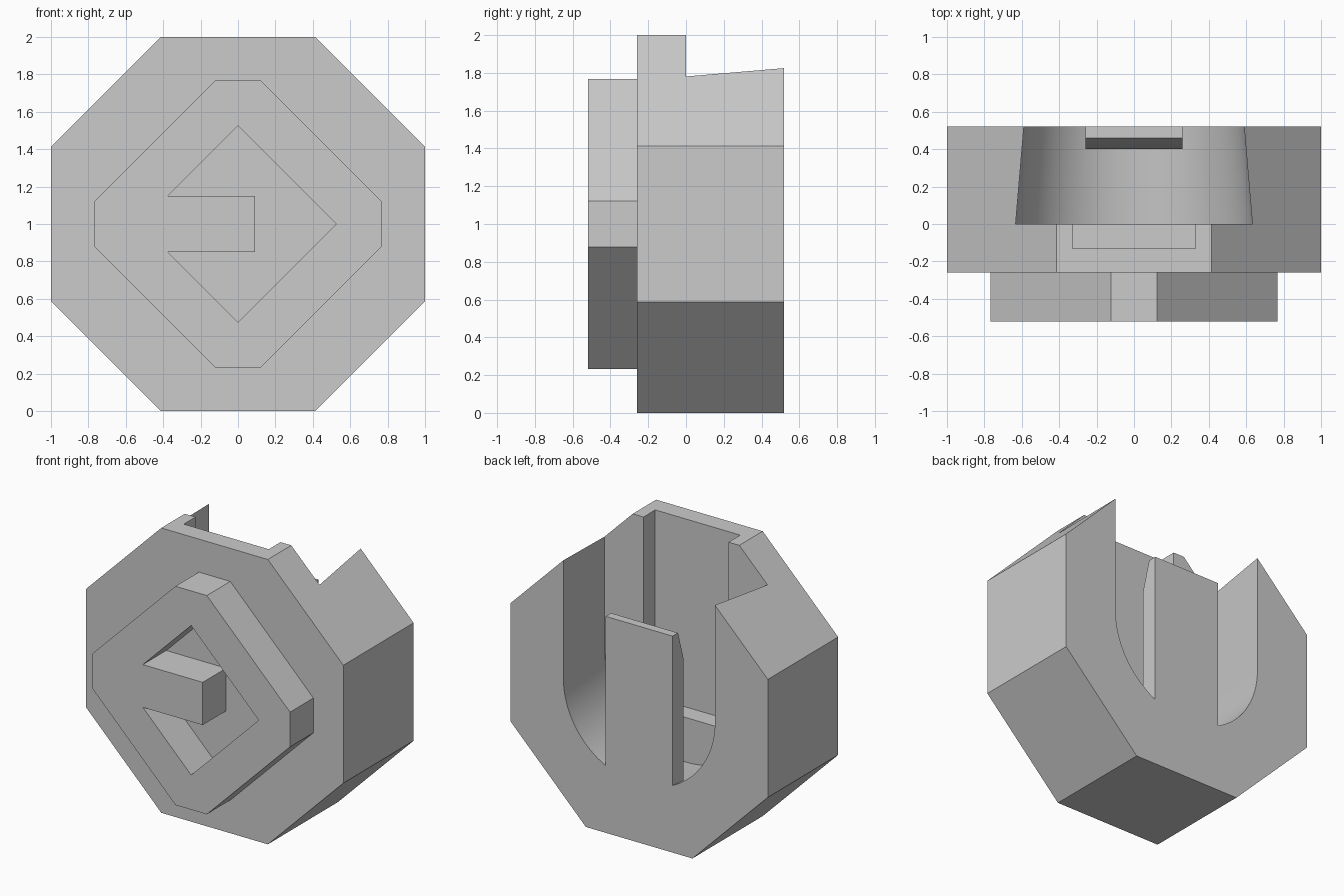
import bpy, bmesh, math

cube = bpy.data.objects.get("Cube")
if cube:
    bpy.data.objects.remove(cube, do_unlink=True)

grey = bpy.data.materials.new("light grey")
grey.use_nodes = True
grey.diffuse_color = (0.6, 0.6, 0.6, 1)
grey.node_tree.nodes["Principled BSDF"].inputs["Base Color"].default_value = (0.6, 0.6, 0.6, 1)


def loft(name, ring_a, ring_b):
    """Closed solid between two matching rings of points."""
    bm = bmesh.new()
    a = [bm.verts.new(p) for p in ring_a]
    b = [bm.verts.new(p) for p in ring_b]
    bm.faces.new(a)
    bm.faces.new(b[::-1])
    for i in range(len(a)):
        j = (i + 1) % len(a)
        bm.faces.new((a[j], a[i], b[i], b[j]))
    bmesh.ops.recalc_face_normals(bm, faces=bm.faces)
    mesh = bpy.data.meshes.new(name)
    bm.to_mesh(mesh)
    bm.free()
    mesh.materials.append(grey)
    obj = bpy.data.objects.new(name, mesh)
    bpy.context.collection.objects.link(obj)
    return obj


def prism(name, outline, y0, y1):
    """Extrude an (x, z) outline along y."""
    return loft(name, [(x, y0, z) for x, z in outline], [(x, y1, z) for x, z in outline])


def octagon(flat, half_edge):
    q = [(flat, half_edge), (half_edge, flat)]
    ring = q + [(-x, z) for x, z in q[::-1]]
    ring += [(-x, -z) for x, z in ring]
    return [(x, 1 + z) for x, z in ring]


def cut(target, cutter):
    mod = target.modifiers.new("cut", 'BOOLEAN')
    mod.operation = 'DIFFERENCE'
    mod.solver = 'EXACT'
    mod.object = cutter
    bpy.context.view_layer.objects.active = target
    bpy.ops.object.modifier_apply(modifier=mod.name)
    bpy.data.objects.remove(cutter, do_unlink=True)


def cavity_ring(y):
    """U-shaped section that narrows towards the back."""
    r = 0.633 - 0.085 * y
    steps = 48
    arc = [(r * math.cos(math.pi * i / steps), y, 1 - r * math.sin(math.pi * i / steps))
           for i in range(steps + 1)]
    return [(r, y, 2.2)] + arc + [(-r, y, 2.2)]


# Main body
body = prism("body", octagon(1, 0.414), -0.26, 0.52)

# Tapered cavity, leaving a latch tongue standing at the back
cavity = loft("cavity_cutter", cavity_ring(0), cavity_ring(0.62))
tongue = [(0.7, 0.2), (0.4, 0.2), (0.4, 1.32), (0.46, 1.52), (0.7, 1.52)]
cut(cavity, loft("tongue_cutter", [(-0.26, y, z) for y, z in tongue],
                 [(0.26, y, z) for y, z in tongue]))
cut(body, cavity)

# Shallow slot in the cavity's front wall
slot = [(-0.33, 0.68), (0.33, 0.68), (0.33, 2.2), (-0.33, 2.2)]
cut(body, prism("slot_cutter", slot, -0.13, 0.1))

# Raised front plate with a cut-through notched diamond
plate = prism("front_plate", octagon(0.768, 0.122), -0.52, -0.26)
diamond = [(0, 1.525), (0.525, 1), (0, 0.475), (-0.375, 0.85),
           (0.09, 0.85), (0.09, 1.15), (-0.375, 1.15)]
cut(plate, prism("diamond_cutter", diamond, -0.6, -0.2))

# Smooth only the curved cavity
bpy.ops.object.select_all(action='DESELECT')
for obj in (body, plate):
    obj.select_set(True)
bpy.context.view_layer.objects.active = body
bpy.ops.object.shade_smooth_by_angle(angle=math.radians(20))
